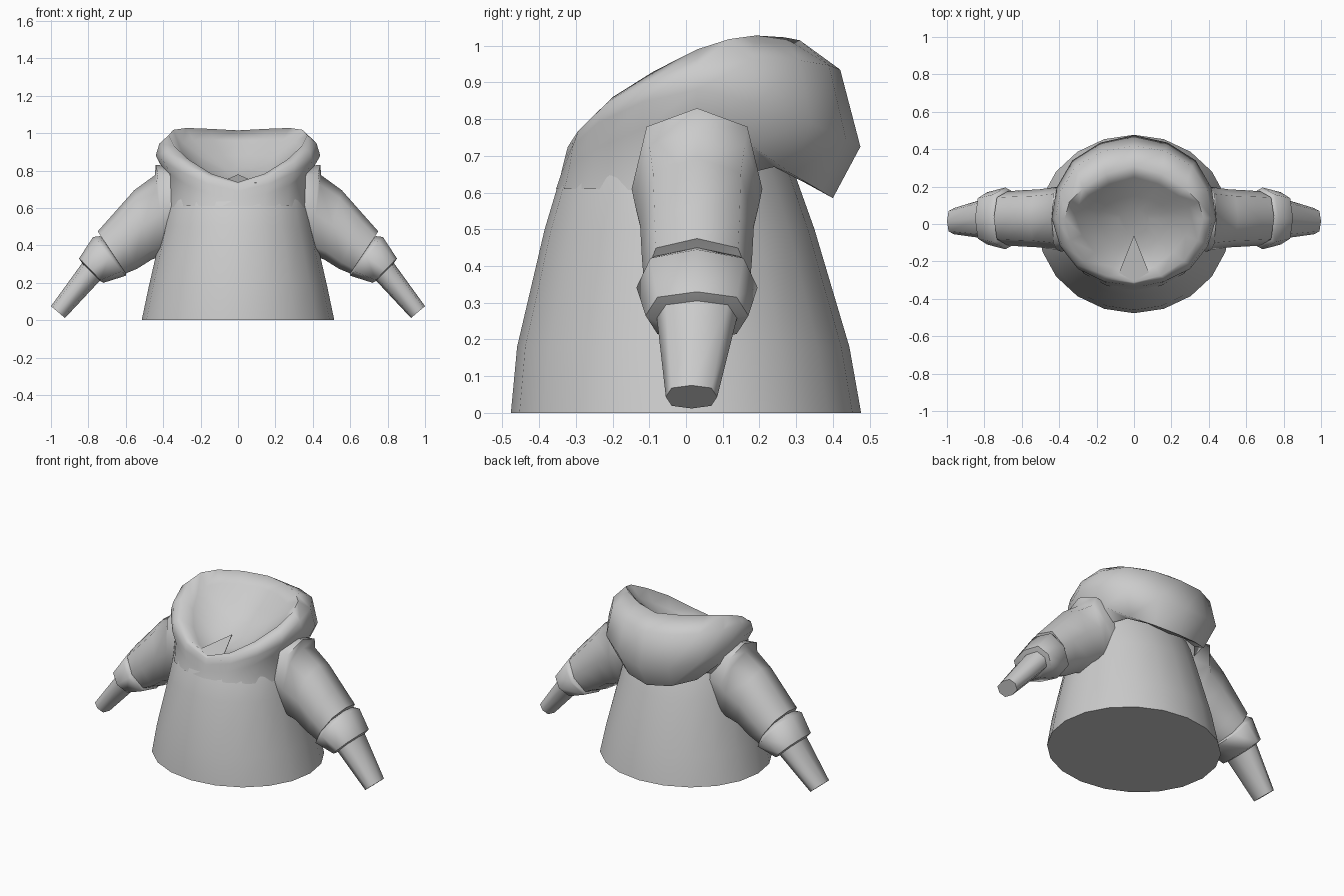
import bpy, bmesh, math
from mathutils import Vector

if "Cube" in bpy.data.objects:
    bpy.data.objects.remove(bpy.data.objects["Cube"])

cloth = bpy.data.materials.new("grey_cloth")
cloth.diffuse_color = (0.6, 0.6, 0.6, 1)
cloth.use_nodes = True
cloth.node_tree.nodes["Principled BSDF"].inputs["Base Color"].default_value = cloth.diffuse_color


def loft(name, rings, cap_start=False, cap_end=False, angle=40, mirror=False):
    """Skin a list of equal-length closed rings."""
    bm = bmesh.new()
    loops = [[bm.verts.new(p) for p in r] for r in rings]
    n = len(loops[0])
    for a, b in zip(loops, loops[1:]):
        for i in range(n):
            bm.faces.new((a[i], a[(i + 1) % n], b[(i + 1) % n], b[i]))
    if cap_start:
        bm.faces.new(loops[0][::-1])
    if cap_end:
        bm.faces.new(loops[-1])
    me = bpy.data.meshes.new(name)
    bm.to_mesh(me)
    bm.free()
    ob = bpy.data.objects.new(name, me)
    bpy.context.collection.objects.link(ob)
    me.materials.append(cloth)
    if mirror:
        ob.modifiers.new("mirror", 'MIRROR')
    bpy.ops.object.select_all(action='DESELECT')
    ob.select_set(True)
    bpy.context.view_layer.objects.active = ob
    bpy.ops.object.shade_smooth_by_angle(angle=math.radians(angle))
    return ob


# Robe body: (height, half width, front y, back y)
def body_ring(z, rx, yf, yb, n=20):
    cy, ry = (yf + yb) / 2, (yb - yf) / 2
    return [(rx * math.sin(t), cy - ry * math.cos(t), z)
            for t in (2 * math.pi * i / n for i in range(n))]


loft("robe_body", [body_ring(*r) for r in (
    (0, .515, -.477, .477), (.18, .477, -.46, .445), (.5, .404, -.385, .35),
    (.64, .38, -.343, .30), (.70, .36, -.31, .27))], cap_start=True)


# Hood: each ring is given from front to back on one side, smoothed and mirrored
def hood_ring(pts):
    half = [Vector(p) for p in pts]
    flip = lambda v: Vector((-v.x, v.y, v.z))
    ext = [flip(half[1])] + half + [flip(half[-2])]
    out = []
    for i in range(1, len(ext) - 2):
        p0, p1, p2, p3 = ext[i - 1:i + 3]
        out += [p1, (9 * (p1 + p2) - p0 - p3) / 16]
    out.append(half[-1])
    return out + [flip(v) for v in out[-2:0:-1]]


hood = [
    [(0, -.354, .61), (.268, -.265, .61), (.39, -.01, .61), (.25, .24, .67), (0, .30, .64)],
    [(0, -.342, .645), (.27, -.245, .72), (.395, .03, .80), (.28, .29, .65), (0, .40, .585)],
    [(0, -.331, .69), (.30, -.24, .79), (.44, .03, .88), (.33, .34, .79), (0, .475, .725)],
    [(0, -.322, .725), (.305, -.22, .84), (.42, .03, .945), (.31, .31, .96), (0, .42, .935)],
    [(0, -.312, .738), (.265, -.2, .86), (.37, .03, .99), (.275, .19, 1.028), (0, .31, 1.015)],
    [(0, -.27, .712), (.21, -.15, .80), (.31, .03, .92), (.24, .15, .965), (0, .25, .96)],
    [(0, -.15, .725), (.13, -.08, .765), (.19, .03, .845), (.15, .10, .88), (0, .15, .88)],
    [(0, -.06, .755), (.06, -.03, .775), (.08, .03, .80), (.06, .06, .815), (0, .08, .82)],
]
loft("hood", [hood_ring(r) for r in hood], cap_end=True, angle=85)


# Sleeves, cuffs and tapered ends: (top x, top z, bottom x, bottom z, half depth, centre y)
def sleeve_ring(tx, tz, bx, bz, w, cy=.03, n=8):
    top, bot = Vector((tx, cy, tz)), Vector((bx, cy, bz))
    mid, up = (top + bot) / 2, (top - bot) / 2
    ring = []
    for i in range(n):
        t = 2 * math.pi * i / n
        k = 1.09 if i % 2 else 1
        ring.append(mid + up * (k * math.cos(t)) - Vector((0, k * w * math.sin(t), 0)))
    return ring


loft("sleeves", [sleeve_ring(*r) for r in (
    (.28, .82, .20, .42, .14), (.44, .83, .34, .39, .178), (.445, .775, .385, .35, .168),
    (.555, .695, .46, .325, .155), (.67, .565, .54, .275, .15), (.75, .475, .60, .25, .145),
    (.735, .455, .61, .26, .13))], cap_end=True, mirror=True, angle=60)
loft("cuffs", [sleeve_ring(*r) for r in (
    (.735, .45, .60, .25, .145), (.775, .445, .60, .238, .165), (.85, .33, .72, .20, .14),
    (.83, .30, .745, .215, .10))], cap_start=True, cap_end=True, mirror=True, angle=60)
loft("sleeve_ends", [sleeve_ring(*r) for r in (
    (.83, .31, .735, .215, .11), (1.0, .075, .925, .012, .07, .015))],
    cap_start=True, cap_end=True, mirror=True, angle=60)

# Pointed flap lying inside the collar
loft("collar_flap", [[(-.1, -.31, z), (.1, -.31, z), (0, -.06, z + .045)] for z in (.73, .735)],
     cap_start=True, cap_end=True, angle=30)
